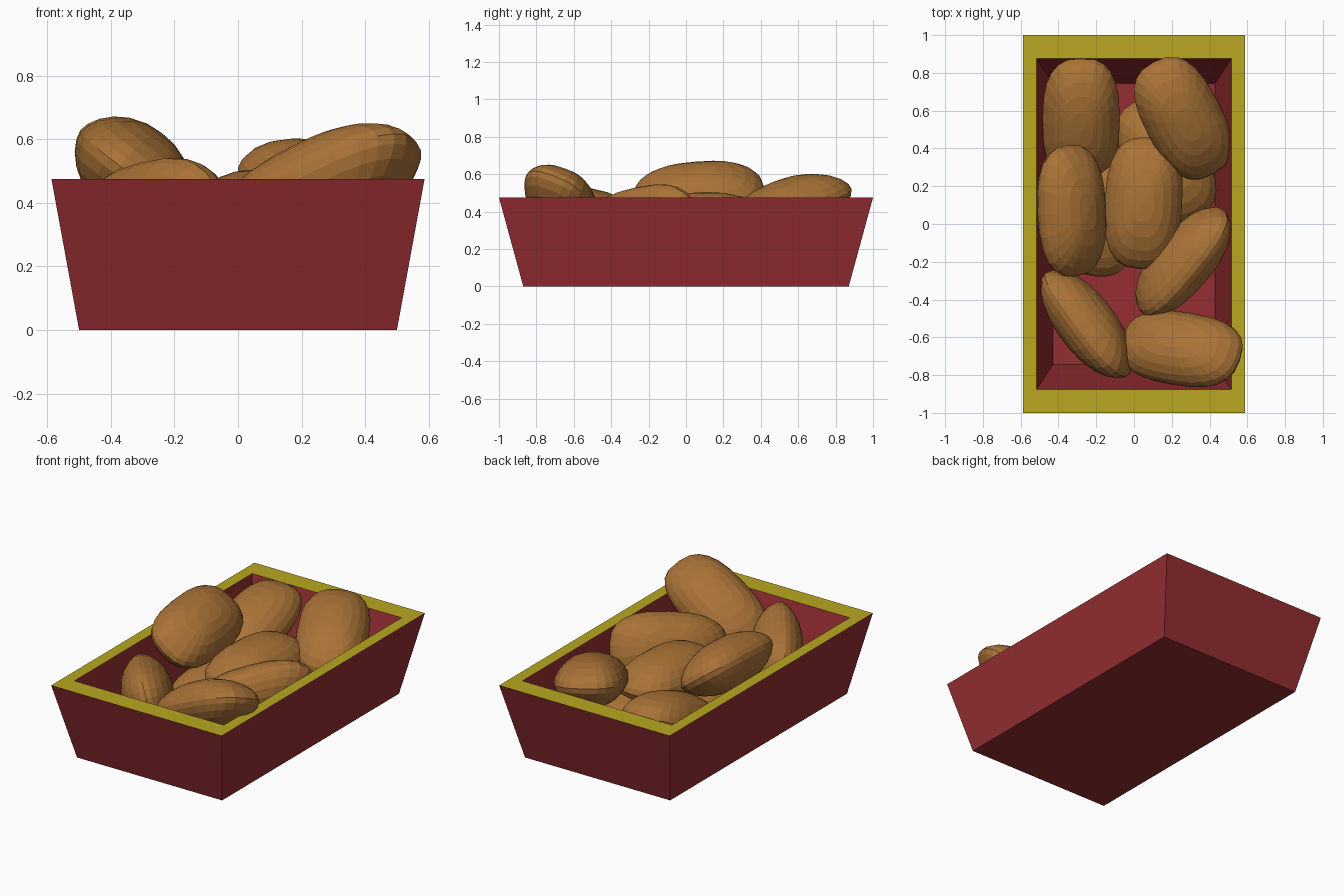
import bpy, math
from mathutils import Vector, Matrix

if "Cube" in bpy.data.objects:
    bpy.data.objects.remove(bpy.data.objects["Cube"])


def material(name, rgb):
    m = bpy.data.materials.new(name)
    m.diffuse_color = (*rgb, 1)
    m.use_nodes = True
    m.node_tree.nodes["Principled BSDF"].inputs["Base Color"].default_value = m.diffuse_color
    return m


red = material("red_card", (0.30, 0.026, 0.032))
yellow = material("yellow_rim", (0.48, 0.39, 0.014))
brown = material("brown_crust", (0.40, 0.17, 0.038))


def add_object(name, mesh, mats):
    for m in mats:
        mesh.materials.append(m)
    ob = bpy.data.objects.new(name, mesh)
    bpy.context.collection.objects.link(ob)
    return ob


# Tapered tray: rectangular loops, outer bottom -> outer top -> inner top -> inner floor
loops = [(0.50, 0.87, 0), (0.587, 1.0, 0.475), (0.515, 0.875, 0.475), (0.43, 0.745, 0.02)]
verts = [(sx * x, sy * y, z) for x, y, z in loops
         for sx, sy in ((-1, -1), (1, -1), (1, 1), (-1, 1))]
faces = [(3, 2, 1, 0)]
for k in range(3):
    for i in range(4):
        j = (i + 1) % 4
        faces.append((4 * k + i, 4 * k + j, 4 * k + 4 + j, 4 * k + 4 + i))
faces.append((12, 13, 14, 15))
tray = bpy.data.meshes.new("tray")
tray.from_pydata(verts, [], faces)
add_object("tray", tray, [red, yellow])
for p in tray.polygons[5:9]:      # rim faces
    p.material_index = 1


# One nugget mesh: rounded-rectangle outline, two domes meeting at a soft edge
def nugget_mesh(L=0.35, W=0.205, T=0.15, segs=24, rings=12):
    def sp(v, e):
        return math.copysign(abs(v) ** e, v)
    vs = [(0, 0, -T)]
    for r in range(1, rings):
        lat = math.pi * (r / rings - 0.5)
        rad, h = math.cos(lat) ** 0.95, sp(math.sin(lat), 1.2)
        for s in range(segs):
            a = 2 * math.pi * s / segs
            vs.append((L * rad * sp(math.cos(a), 0.75),
                       W * rad * sp(math.sin(a), 0.75), T * h))
    vs.append((0, 0, T))
    top = len(vs) - 1
    fs = []
    for s in range(segs):
        t = (s + 1) % segs
        fs.append((0, 1 + t, 1 + s))
        for r in range(rings - 2):
            a = 1 + r * segs
            fs.append((a + s, a + t, a + segs + t, a + segs + s))
        a = 1 + (rings - 2) * segs
        fs.append((a + s, a + t, top))
    me = bpy.data.meshes.new("nugget")
    me.from_pydata(vs, [], fs)
    me.materials.append(brown)
    return me


nugget = nugget_mesh()

# Pile of nuggets: centre, long axis, face normal
pile = [
    ((-0.28, 0.55, 0.34), (0, 0.92, 0.35), (0.05, -0.3, 1)),          # back left
    ((0.26, 0.56, 0.43), (-0.45, 0.85, 0.28), (0.15, -0.2, 1)),       # back right
    ((-0.33, 0.07, 0.50), (-0.05, 1, 0.08), (0.6, -0.05, 0.8)),       # middle left
    ((0.05, 0.11, 0.355), (0.06, 1, 0.0), (0, 0, 1)),                 # middle
    ((0.26, -0.20, 0.34), (0.64, 0.75, 0.15), (-0.70, 0.60, 0.40)),   # middle right, on edge
    ((0.25, -0.66, 0.44), (0.85, -0.15, 0.42), (-0.35, 0.42, 0.8)),   # front right
    ((-0.25, -0.53, 0.33), (0.59, -0.79, 0.15), (0.75, 0.56, 0.25)),  # front left, on edge
    ((0.17, 0.34, 0.18), (-0.45, 0.85, 0), (0, 0, 1)),                # lower right
    ((-0.17, 0.07, 0.18), (0.08, 1, 0), (0, 0, 1)),                   # lower left
]
for i, (loc, axis, normal) in enumerate(pile):
    x = Vector(axis).normalized()
    n = Vector(normal)
    z = (n - x * n.dot(x)).normalized()
    y = z.cross(x)
    ob = bpy.data.objects.new(f"nugget_{i + 1}", nugget)
    bpy.context.collection.objects.link(ob)
    ob.matrix_world = Matrix.Translation(loc) @ Matrix((x, y, z)).transposed().to_4x4()
